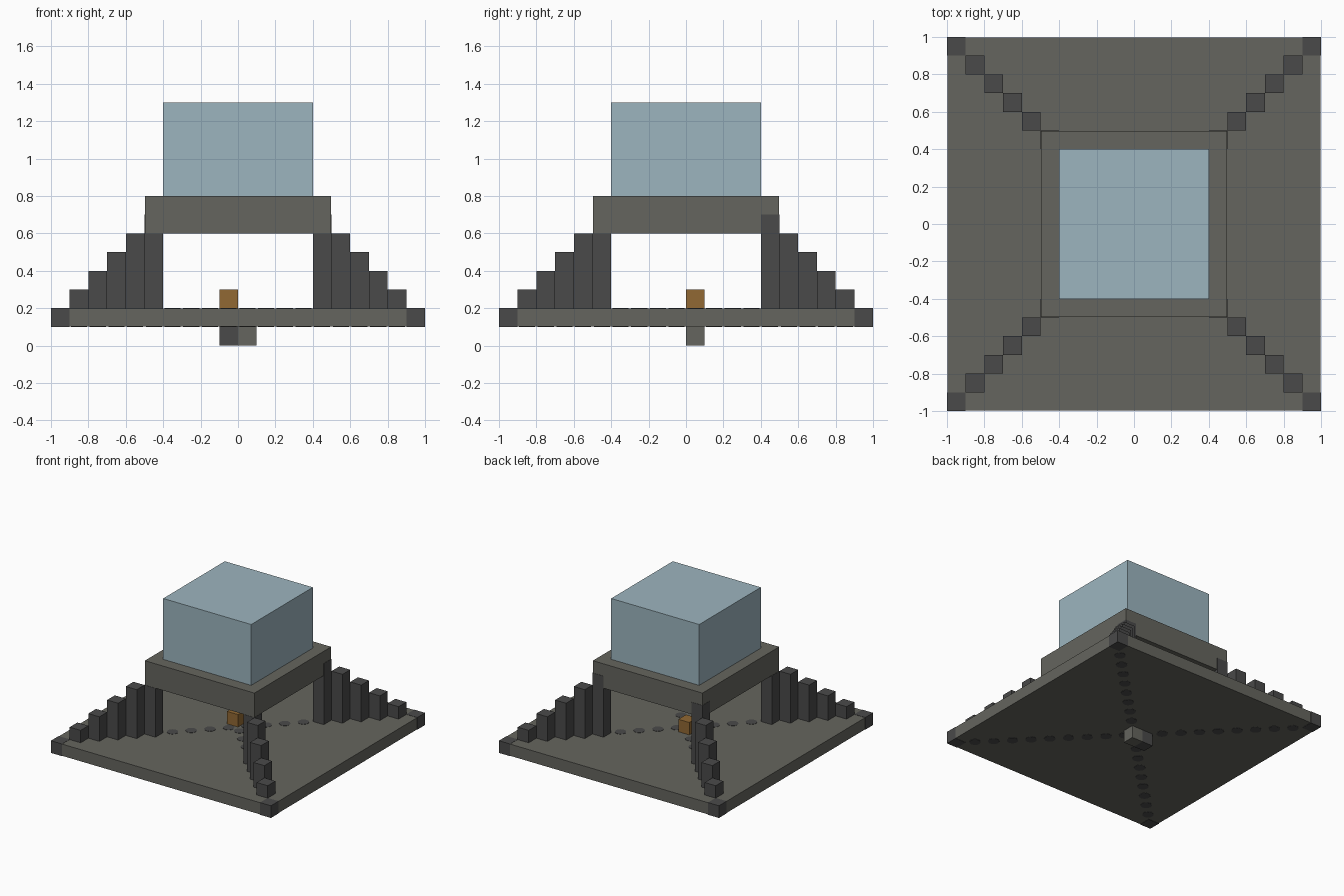
import bpy

cube = bpy.data.objects.get("Cube")
if cube:
    bpy.data.objects.remove(cube, do_unlink=True)


def material(name, rgb):
    m = bpy.data.materials.new(name)
    m.use_nodes = True
    m.diffuse_color = (*rgb, 1)
    m.node_tree.nodes["Principled BSDF"].inputs["Base Color"].default_value = (*rgb, 1)
    return m


stone = material("warm grey stone", (0.130, 0.130, 0.112))
dark = material("dark grey stone", (0.068, 0.068, 0.068))
glass = material("pale blue", (0.335, 0.462, 0.521))
amber = material("amber", (0.285, 0.140, 0.033))


def box(name, low, high, mat):
    """Axis-aligned box between two opposite corners."""
    centre = [(a + b) / 2 for a, b in zip(low, high)]
    bpy.ops.mesh.primitive_cube_add(size=1, location=centre)
    obj = bpy.context.object
    obj.name = name
    obj.scale = [abs(b - a) for a, b in zip(low, high)]
    obj.data.materials.append(mat)
    return obj


def pin(name, x, y):
    """Round inlay running through the base slab."""
    bpy.ops.mesh.primitive_cylinder_add(vertices=12, radius=0.043, depth=0.1,
                                        location=(x, y, 0.15))
    obj = bpy.context.object
    obj.name = name
    obj.data.materials.append(dark)


# Base, raised platform and block on top; slabs sit just inside the posts
box("base_slab", (-0.998, -0.998, 0.102), (0.998, 0.998, 0.198), stone)
box("platform", (-0.498, -0.498, 0.6), (0.498, 0.498, 0.8), stone)
box("top_block", (-0.4, -0.4, 0.8), (0.4, 0.4, 1.3), glass)

# Stepped posts and inlays along the four diagonals
STEP = 0.1
for sx, side in ((1, "left"), (-1, "right")):
    for sy, end in ((1, "back"), (-1, "front")):
        tag = f"{end}_{side}"
        for i in range(10):
            inner, outer = i * STEP, (i + 1) * STEP
            middle = (inner + outer) / 2
            if i < 9:
                pin(f"inlay_{tag}_{i}", sx * middle, sy * middle)
            if i >= 4:
                top = 1.1 - i * STEP
                if i == 4 and sy < 0:
                    top = 0.6
                bottom = 0.1 if i == 9 else 0.19
                box(f"post_{tag}_{i}", (sx * inner, sy * inner, bottom),
                    (sx * outer, sy * outer, top), dark)

# Small centre blocks above and below the base
box("amber_block", (-0.1, 0, 0.19), (0, 0.1, 0.3), amber)
box("under_block_dark", (-0.1, 0, 0), (0, 0.1, 0.11), dark)
box("under_block_grey", (0, 0, 0), (0.1, 0.1, 0.11), stone)
